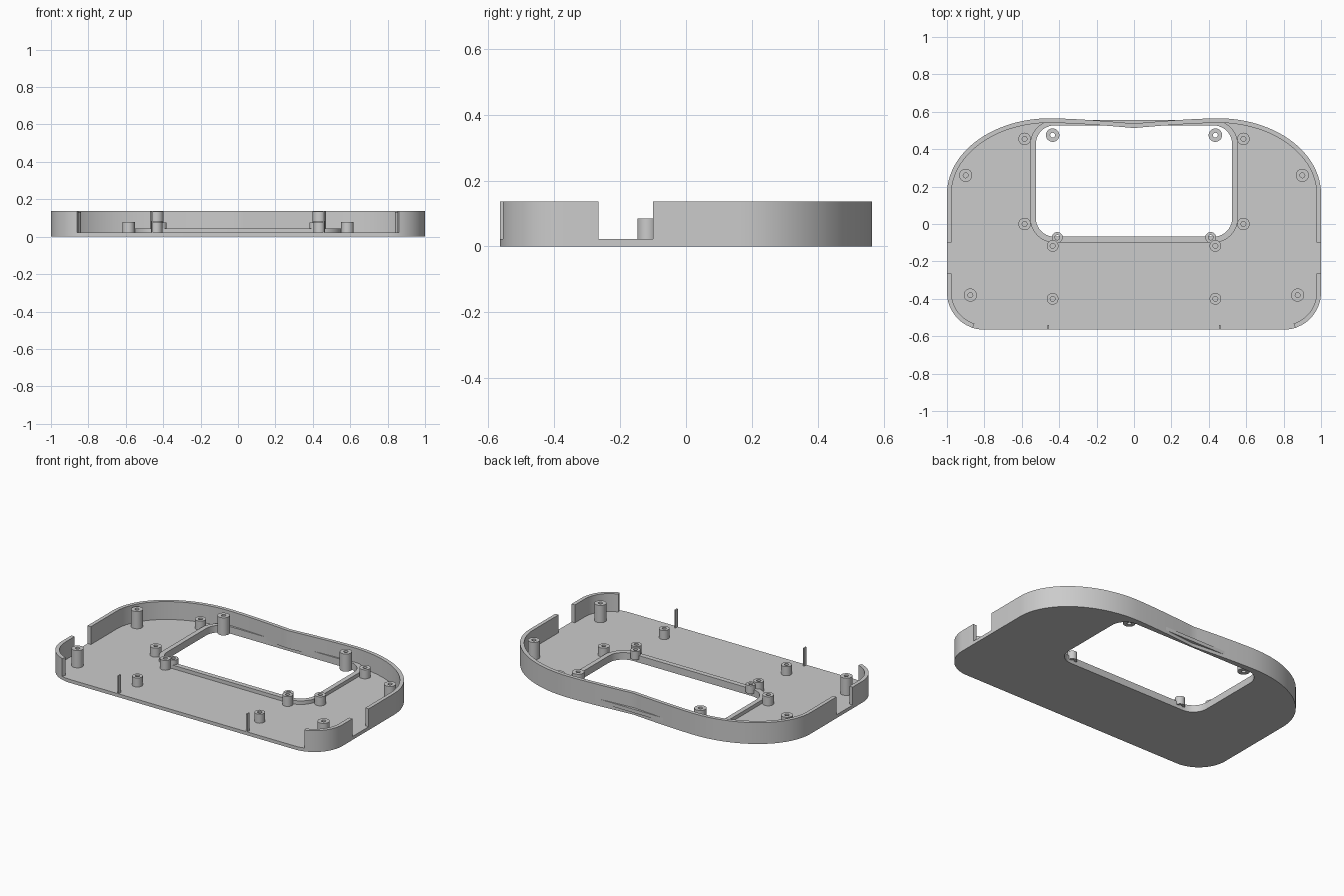
import bpy, bmesh, math

if "Cube" in bpy.data.objects:
    bpy.data.objects.remove(bpy.data.objects["Cube"])

FLOOR, TOP, WALL = 0.022, 0.137, 0.024

grey = bpy.data.materials.new("plain_grey")
grey.diffuse_color = (0.6, 0.6, 0.6, 1)
grey.use_nodes = True
grey.node_tree.nodes["Principled BSDF"].inputs["Base Color"].default_value = grey.diffuse_color


def plate(name, loops, z0, z1):
    """Extrude a flat outline (further loops are holes) from z0 to z1."""
    cu = bpy.data.curves.new(name, 'CURVE')
    cu.dimensions = '2D'
    cu.fill_mode = 'BOTH'
    cu.extrude = (z1 - z0) / 2
    for loop in loops:
        sp = cu.splines.new('POLY')
        sp.points.add(len(loop) - 1)
        for p, (x, y) in zip(sp.points, loop):
            p.co = (x, y, 0, 1)
        sp.use_cyclic_u = True
    ob = bpy.data.objects.new(name, cu)
    bpy.context.collection.objects.link(ob)
    bpy.ops.object.select_all(action='DESELECT')
    ob.select_set(True)
    bpy.context.view_layer.objects.active = ob
    bpy.ops.object.convert(target='MESH')
    ob = bpy.context.view_layer.objects.active
    bm = bmesh.new()
    bm.from_mesh(ob.data)
    bmesh.ops.translate(bm, verts=bm.verts, vec=(0, 0, (z0 + z1) / 2))
    bmesh.ops.remove_doubles(bm, verts=bm.verts, dist=1e-5)
    bmesh.ops.recalc_face_normals(bm, faces=bm.faces)
    bm.to_mesh(ob.data)
    bm.free()
    ob.data.materials.clear()
    ob.data.materials.append(grey)
    bpy.ops.object.shade_smooth_by_angle(angle=math.radians(30))
    return ob


def arc(cx, cy, rx, ry, a0, a1, n):
    out = []
    for i in range(n + 1):
        a = math.radians(a0 + (a1 - a0) * i / n)
        out.append((cx + rx * math.cos(a), cy + ry * math.sin(a)))
    return out


def mirror(pts):
    return [(-x, y) for x, y in reversed(pts)]


def rounded_rect(x, y0, y1, r):
    return (arc(x - r, y1 - r, r, r, 90, 0, 10) + arc(x - r, y0 + r, r, r, 0, -90, 10)
            + arc(-x + r, y0 + r, r, r, 270, 180, 10) + arc(-x + r, y1 - r, r, r, 180, 90, 10))


def ribbon(pts):
    """Closed band whose inner side is offset to the right of a clockwise path."""
    inner = []
    for i, (x, y) in enumerate(pts):
        a, b = pts[max(i - 1, 0)], pts[min(i + 1, len(pts) - 1)]
        dx, dy = b[0] - a[0], b[1] - a[1]
        d = math.hypot(dx, dy)
        inner.append((x + dy / d * WALL, y - dx / d * WALL))
    return pts + inner[::-1]


# Right half of the outline, clockwise from the dipped middle of the back edge
dip = [(0.45 * i / 14, 0.565 - 0.028 * (1 - i / 14) ** 1.5) for i in range(14)]
back = dip + arc(0.45, 0.16, 0.55, 0.405, 90, 0, 28) + [(1, -0.10)]
corner = [(1, -0.265)] + arc(0.8, -0.365, 0.2, 0.2, 0, -72, 14)
half = back + corner + arc(0.8, -0.365, 0.2, 0.2, -76, -90, 4)

# Floor with the window opening
window = rounded_rect(0.525, -0.068, 0.527, 0.10)
plate("floor", [half + mirror(half)[:-1], window], 0, FLOOR)

# Raised lip around the window
plate("window_lip", [rounded_rect(0.555, -0.10, 0.555, 0.13), window], FLOOR, 0.045)

# Walls: one long back wall and two front corners, with side gaps between
plate("back_wall", [ribbon(mirror(back)[:-1] + back)], FLOOR, TOP)
plate("front_corner_right", [ribbon(corner)], FLOOR, TOP)
plate("front_corner_left", [ribbon(mirror(corner))], FLOOR, TOP)

# Screw posts (x, y, radius, top) and thin front fins, on both sides
posts = [(0.90, 0.26, 0.035, 0.133), (0.875, -0.38, 0.035, 0.133),
         (0.435, 0.475, 0.036, 0.135), (0.585, 0.455, 0.033, 0.08),
         (0.585, 0.0, 0.033, 0.08), (0.41, -0.072, 0.029, 0.075),
         (0.435, -0.117, 0.031, 0.085), (0.435, -0.40, 0.031, 0.08)]
for side, s in (("right", 1), ("left", -1)):
    for i, (x, y, r, top) in enumerate(posts):
        rings = [arc(s * x, y, q, q, 0, 348.75, 31) for q in (r, 0.013)]
        plate(f"screw_post_{side}_{i + 1}", rings, FLOOR, top)
    x = s * 0.458
    plate(f"front_fin_{side}", [[(x - 0.004, -0.565), (x + 0.004, -0.565),
                                 (x + 0.004, -0.541), (x - 0.004, -0.541)]], FLOOR, TOP)
